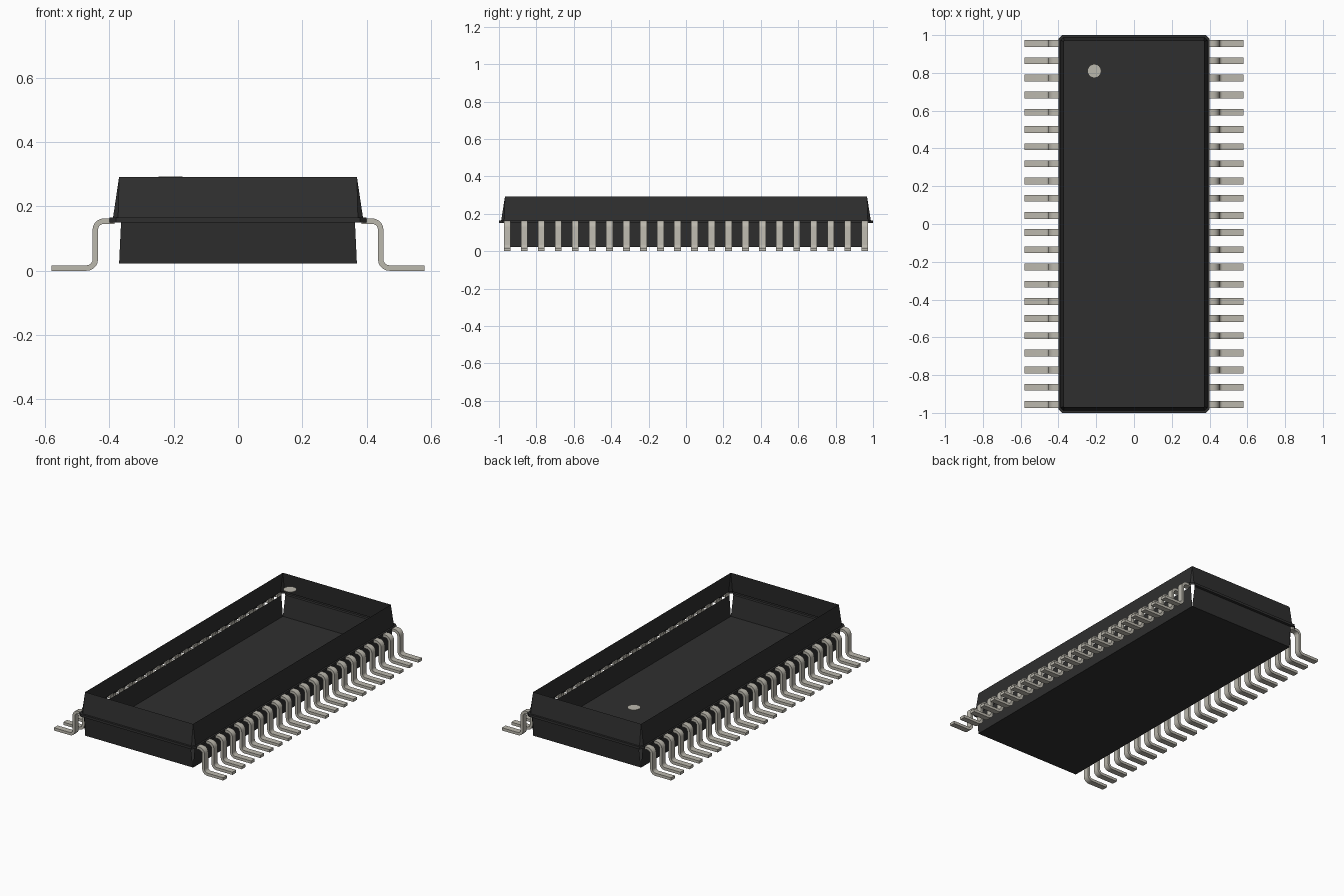
import bpy
import bmesh
from math import cos, sin, pi
from mathutils import Vector

cube = bpy.data.objects.get("Cube")
if cube:
    bpy.data.objects.remove(cube, do_unlink=True)


def material(name, rgb):
    mat = bpy.data.materials.new(name)
    mat.use_nodes = True
    mat.diffuse_color = (*rgb, 1)
    mat.node_tree.nodes["Principled BSDF"].inputs["Base Color"].default_value = (*rgb, 1)
    return mat


def finish(name, bm, mat):
    bmesh.ops.recalc_face_normals(bm, faces=bm.faces)
    mesh = bpy.data.meshes.new(name)
    bm.to_mesh(mesh)
    bm.free()
    mesh.materials.append(mat)
    obj = bpy.data.objects.new(name, mesh)
    bpy.context.collection.objects.link(obj)
    return obj


black = material("black plastic", (0.028, 0.028, 0.028))
metal = material("tinned metal", (0.50, 0.48, 0.42))

SIDES, CORNERS, ENDS = {0, 4}, {1, 3, 5, 7}, {2, 6}


def ring(bm, hx, hy, c, z):
    """Rectangle with cut corners, running anticlockwise from the +x side."""
    half = [(hx, c - hy), (hx, hy - c), (hx - c, hy), (c - hx, hy)]
    points = half + [(-x, -y) for x, y in half]
    return [bm.verts.new((x, y, z)) for x, y in points]


def loft(bm, low, high, edges):
    for i in edges:
        j = (i + 1) % 8
        bm.faces.new((low[i], low[j], high[j], high[i]))


# Body: thin open-topped shell with a flange and split lower corners
bm = bmesh.new()
floor = ring(bm, 0.37, 0.968, 0, 0.022)
lower = ring(bm, 0.38, 0.983, 0.016, 0.15)
rim_low = ring(bm, 0.40, 1.0, 0.02, 0.15)
rim_high = ring(bm, 0.40, 1.0, 0.02, 0.165)
upper = ring(bm, 0.389, 0.988, 0.016, 0.165)
top = ring(bm, 0.37, 0.968, 0, 0.292)
bm.faces.new(floor)
loft(bm, floor, lower, SIDES | ENDS)
loft(bm, lower, rim_low, ENDS)
loft(bm, rim_low, rim_high, range(8))
loft(bm, rim_high, upper, range(8))
loft(bm, upper, top, range(8))
bmesh.ops.remove_doubles(bm, verts=bm.verts, dist=0.0001)
finish("body", bm, black)

# Pin one marker disc at the level of the top rim
bm = bmesh.new()
bmesh.ops.create_cone(bm, cap_ends=True, segments=16, radius1=0.037, radius2=0.037, depth=0.004)
bmesh.ops.translate(bm, verts=bm.verts, vec=(-0.21, 0.81, 0.291))
finish("pin_one_marker", bm, metal)

# Gull-wing pin: centre line with two rounded bends, each point with its normal
WIDTH, THICK, BEND, STEPS = 0.036, 0.017, 0.027, 5
LEG_X, TOP_Z, FOOT_Z = 0.444, 0.1545, 0.0085
path = [(0.385, TOP_Z, pi / 2)]
for k in range(STEPS + 1):
    a = pi / 2 * (1 - k / STEPS)
    path.append((LEG_X - BEND + BEND * cos(a), TOP_Z - BEND + BEND * sin(a), a))
for k in range(STEPS + 1):
    a = pi / 2 * k / STEPS
    path.append((LEG_X + BEND - BEND * cos(a), FOOT_Z + BEND - BEND * sin(a), a))
path.append((0.58, FOOT_Z, pi / 2))

bm = bmesh.new()
previous = None
for x, z, a in path:
    normal = Vector((cos(a), 0, sin(a))) * THICK / 2
    section = [bm.verts.new(Vector((x, side * WIDTH / 2 - 0.9555, z)) + normal * face)
               for side, face in ((-1, -1), (1, -1), (1, 1), (-1, 1))]
    if previous:
        for i in range(4):
            j = (i + 1) % 4
            bm.faces.new((previous[i], previous[j], section[j], section[i]))
    else:
        bm.faces.new(section)
    previous = section
bm.faces.new(previous)
pins = finish("pins", bm, metal)

# Row of pins, mirrored to the other side
row = pins.modifiers.new("row", 'ARRAY')
row.count = 22
row.use_relative_offset = False
row.use_constant_offset = True
row.constant_offset_displace = (0, 0.091, 0)
pins.modifiers.new("both_sides", 'MIRROR')

bpy.ops.object.select_all(action='DESELECT')
pins.select_set(True)
bpy.context.view_layer.objects.active = pins
bpy.ops.object.shade_smooth_by_angle()
